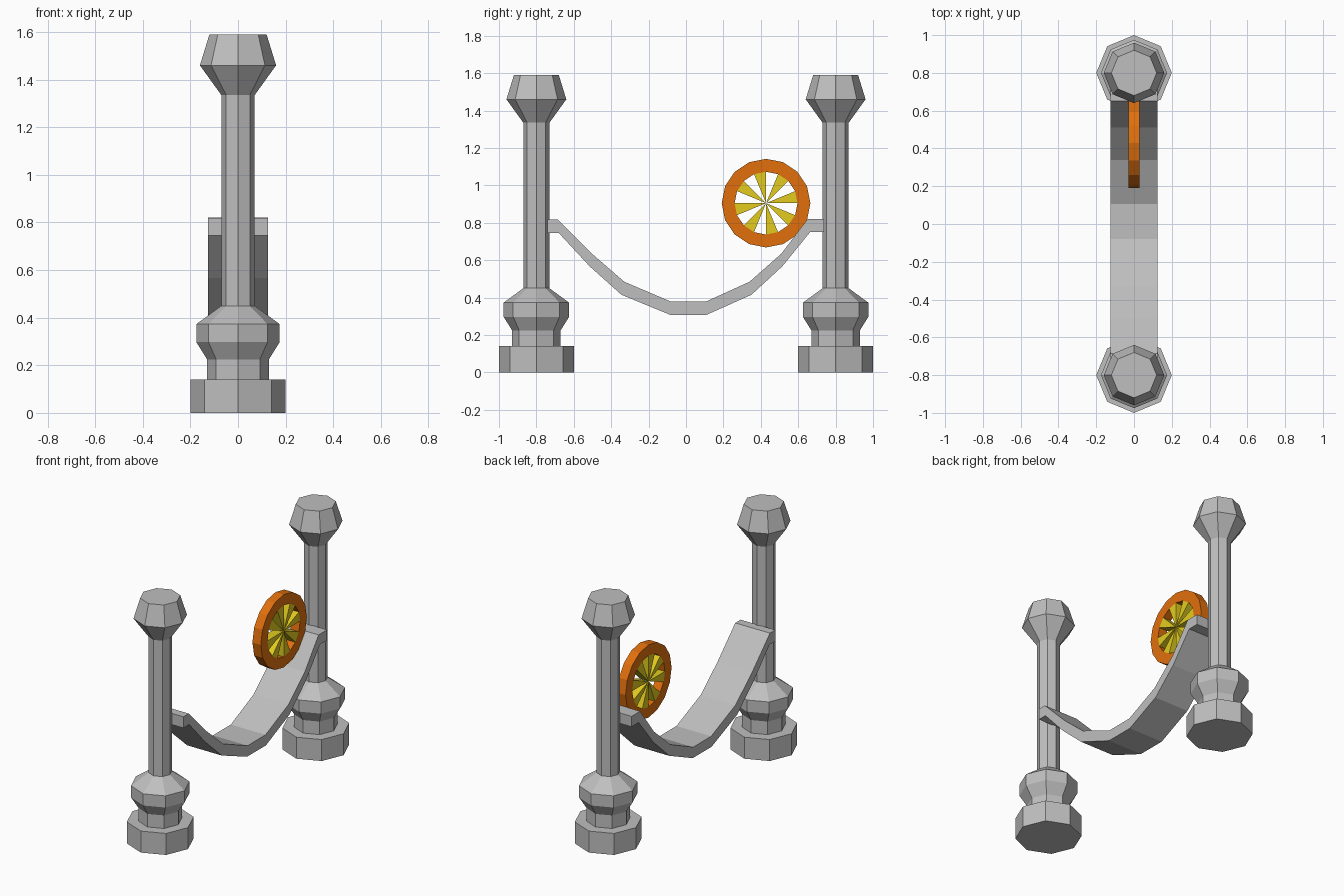
import bpy, bmesh, math

if "Cube" in bpy.data.objects:
    bpy.data.objects.remove(bpy.data.objects["Cube"])


def material(name, rgb):
    m = bpy.data.materials.new(name)
    m.diffuse_color = (*rgb, 1)
    m.use_nodes = True
    m.node_tree.nodes["Principled BSDF"].inputs["Base Color"].default_value = m.diffuse_color
    return m


GREY = material("stone grey", (0.52, 0.52, 0.52))
ORANGE = material("orange", (0.75, 0.16, 0.004))
YELLOW = material("yellow", (0.76, 0.60, 0.014))


def finish(bm, name, mat):
    bmesh.ops.recalc_face_normals(bm, faces=bm.faces)
    me = bpy.data.meshes.new(name)
    bm.to_mesh(me)
    bm.free()
    me.materials.append(mat)
    ob = bpy.data.objects.new(name, me)
    bpy.context.collection.objects.link(ob)
    return ob


def lathe(name, profile, y, mat, sides=8):
    """Turned low-poly post from (radius, z) pairs, with capped ends."""
    bm = bmesh.new()
    rings = [[bm.verts.new((r * math.cos(2 * math.pi * i / sides),
                            y + r * math.sin(2 * math.pi * i / sides), z))
              for i in range(sides)] for r, z in profile]
    for a, b in zip(rings, rings[1:]):
        for i in range(sides):
            j = (i + 1) % sides
            bm.faces.new((a[i], a[j], b[j], b[i]))
    bm.faces.new(rings[0])
    bm.faces.new(rings[-1])
    return finish(bm, name, mat)


def prism(bm, points, half):
    """Extrude a (y, z) outline across x."""
    a, b = ([bm.verts.new((x, y, z)) for y, z in points] for x in (-half, half))
    n = len(points)
    bm.faces.new(a)
    bm.faces.new(b)
    for i in range(n):
        j = (i + 1) % n
        bm.faces.new((a[i], a[j], b[j], b[i]))


# Two octagonal posts
post = [(0.2, 0), (0.2, 0.14), (0.13, 0.14), (0.13, 0.225), (0.175, 0.297), (0.175, 0.373),
        (0.07, 0.45), (0.07, 1.335), (0.16, 1.46), (0.12, 1.59)]
for side, y in (("front", -0.8), ("back", 0.8)):
    lathe(side + "_post", post, y, GREY)

# Sagging band: upper and lower edge pairs (y, z upper, y, z lower)
band = [(-0.74, 0.818, -0.74, 0.745), (-0.685, 0.818, -0.68, 0.745),
        (-0.5, 0.632, -0.515, 0.567), (-0.33, 0.485, -0.345, 0.415),
        (-0.08, 0.378, -0.085, 0.308), (0.105, 0.378, 0.11, 0.308),
        (0.34, 0.485, 0.35, 0.415), (0.51, 0.635, 0.515, 0.567),
        (0.65, 0.82, 0.665, 0.752), (0.738, 0.82, 0.738, 0.752)]
bm = bmesh.new()
for p, q in zip(band, band[1:]):
    for s in (0, 2):
        bm.faces.new([bm.verts.new(c) for c in (
            (-0.125, *p[s:s + 2]), (0.125, *p[s:s + 2]), (0.125, *q[s:s + 2]), (-0.125, *q[s:s + 2]))])
    for x in (-0.125, 0.125):
        bm.faces.new([bm.verts.new((x, *c)) for c in (p[:2], q[:2], q[2:], p[2:])])
for p in (band[0], band[-1]):
    bm.faces.new([bm.verts.new(c) for c in (
        (-0.125, *p[:2]), (0.125, *p[:2]), (0.125, *p[2:]), (-0.125, *p[2:]))])
bmesh.ops.remove_doubles(bm, verts=bm.verts, dist=0.0001)
finish(bm, "hanging_band", GREY)

# Wheel centre and polar helper in the y-z plane
CY, CZ, N = 0.428, 0.905, 16


def polar(r, i):
    a = 2 * math.pi * i / N
    return CY + r * math.cos(a), CZ + r * math.sin(a)


# Wheel rim
bm = bmesh.new()
loops = [[bm.verts.new((x, *polar(r, i))) for i in range(N)]
         for r, x in ((0.237, -0.03), (0.237, 0.03), (0.168, 0.03), (0.168, -0.03))]
for k in range(4):
    a, b = loops[k], loops[(k + 1) % 4]
    for i in range(N):
        j = (i + 1) % N
        bm.faces.new((a[i], a[j], b[j], b[i]))
finish(bm, "wheel_rim", ORANGE)

# Wedge spokes filling every other sector
bm = bmesh.new()
for i in range(0, N, 2):
    prism(bm, [polar(0.001, i + 0.5), polar(0.168, i), polar(0.168, i + 1)], 0.03)
finish(bm, "wheel_spokes", YELLOW)
